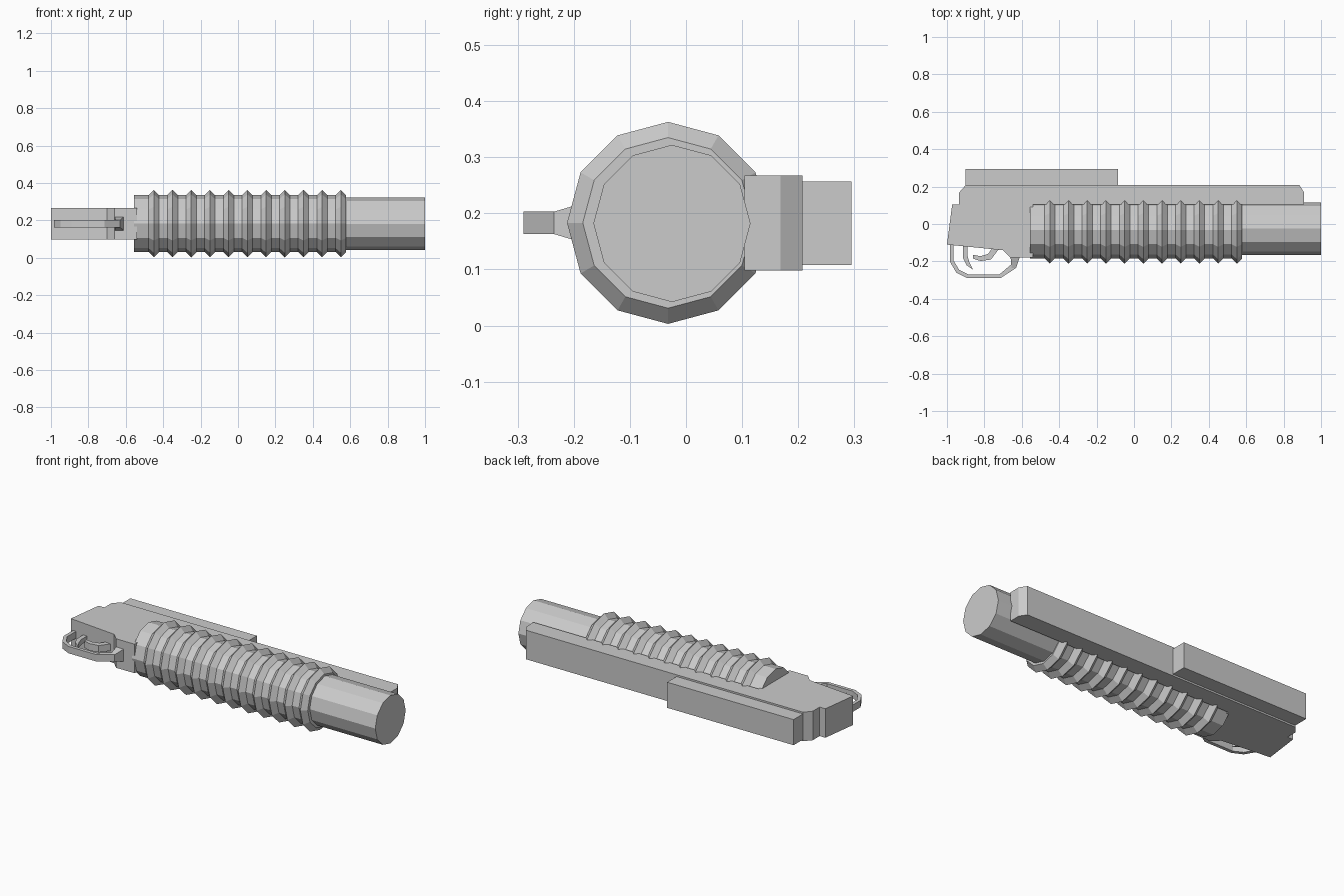
import bpy, bmesh, math

cube = bpy.data.objects.get("Cube")
if cube:
    bpy.data.objects.remove(cube, do_unlink=True)

grey = bpy.data.materials.new("plain grey")
grey.use_nodes = True
GREY = (0.6, 0.6, 0.6, 1)
grey.diffuse_color = GREY
grey.node_tree.nodes["Principled BSDF"].inputs["Base Color"].default_value = GREY


def finish(name, bm):
    bmesh.ops.recalc_face_normals(bm, faces=bm.faces)
    mesh = bpy.data.meshes.new(name)
    bm.to_mesh(mesh)
    bm.free()
    mesh.materials.append(grey)
    obj = bpy.data.objects.new(name, mesh)
    bpy.context.collection.objects.link(obj)
    return obj


def prism(name, outline, z0, z1):
    """Extrude a plan outline upwards."""
    bm = bmesh.new()
    face = bm.faces.new([bm.verts.new((x, y, z0)) for x, y in outline])
    new = bmesh.ops.extrude_face_region(bm, geom=[face])["geom"]
    verts = [v for v in new if isinstance(v, bmesh.types.BMVert)]
    bmesh.ops.translate(bm, verts=verts, vec=(0, 0, z1 - z0))
    return finish(name, bm)


def lathe_x(name, profile, cy, cz, sides=12):
    """Turn an (x, radius) profile about a line along x, with closed ends."""
    bm = bmesh.new()
    rings = []
    for x, r in profile:
        angles = [2 * math.pi * i / sides for i in range(sides)]
        rings.append([bm.verts.new((x, cy + r * math.sin(a), cz + r * math.cos(a)))
                      for a in angles])
    for a, b in zip(rings, rings[1:]):
        for i in range(sides):
            j = (i + 1) % sides
            bm.faces.new((a[i], a[j], b[j], b[i]))
    bm.faces.new(rings[0])
    bm.faces.new(rings[-1])
    return finish(name, bm)


# Barrel
lathe_x("barrel", [(-0.5, 0.14), (1.0, 0.14)], -0.025, 0.182)

# Ribbed grip sleeve
BASE, PEAK, HALF = 0.152, 0.18, 0.028
profile = [(-0.555, BASE)]
for i in range(11):
    x = -0.45 + 0.1 * i
    profile += [(x - HALF, BASE), (x, PEAK), (x + HALF, BASE)]
lathe_x("grip_sleeve", profile, -0.032, 0.183)

# Receiver and long mounting rail
prism("receiver", [
    (-1.0, -0.11), (-0.7, -0.14), (-0.66, -0.18), (-0.54, -0.18),
    (-0.54, 0.104), (0.91, 0.104), (0.91, 0.168), (0.885, 0.208),
    (-0.9, 0.208), (-0.935, 0.168), (-0.935, 0.105), (-0.972, 0.105),
], 0.098, 0.267)

# Raised plate on the back of the rail
prism("rear_plate", [(-0.9, 0.2), (-0.085, 0.2), (-0.085, 0.295), (-0.9, 0.295)],
      0.108, 0.257)

# Trigger guard band
prism("trigger_guard", [
    (-0.985, -0.1), (-0.985, -0.2), (-0.95, -0.26), (-0.89, -0.29),
    (-0.715, -0.29), (-0.63, -0.235), (-0.655, -0.215),
    (-0.72, -0.27), (-0.885, -0.27), (-0.935, -0.245), (-0.965, -0.195),
    (-0.965, -0.1),
], 0.163, 0.203)

# Flared front arm of the guard
bm = bmesh.new()
for y, x0, x1, half in ((-0.235, -0.655, -0.63, 0.02), (-0.175, -0.66, -0.61, 0.038)):
    for x in (x0, x1):
        for z in (0.183 - half, 0.183 + half):
            bm.verts.new((x, y, z))
bmesh.ops.convex_hull(bm, input=bm.verts)
finish("guard_arm", bm)

# Trigger and the curved stop in front of it
prism("trigger", [
    (-0.915, -0.11), (-0.915, -0.18), (-0.895, -0.22), (-0.86, -0.245),
    (-0.88, -0.205), (-0.89, -0.17), (-0.89, -0.11),
], 0.168, 0.198)
prism("trigger_stop", [
    (-0.86, -0.165), (-0.82, -0.172), (-0.78, -0.16), (-0.755, -0.125),
    (-0.72, -0.13), (-0.765, -0.19), (-0.82, -0.198), (-0.86, -0.185),
], 0.163, 0.203)
